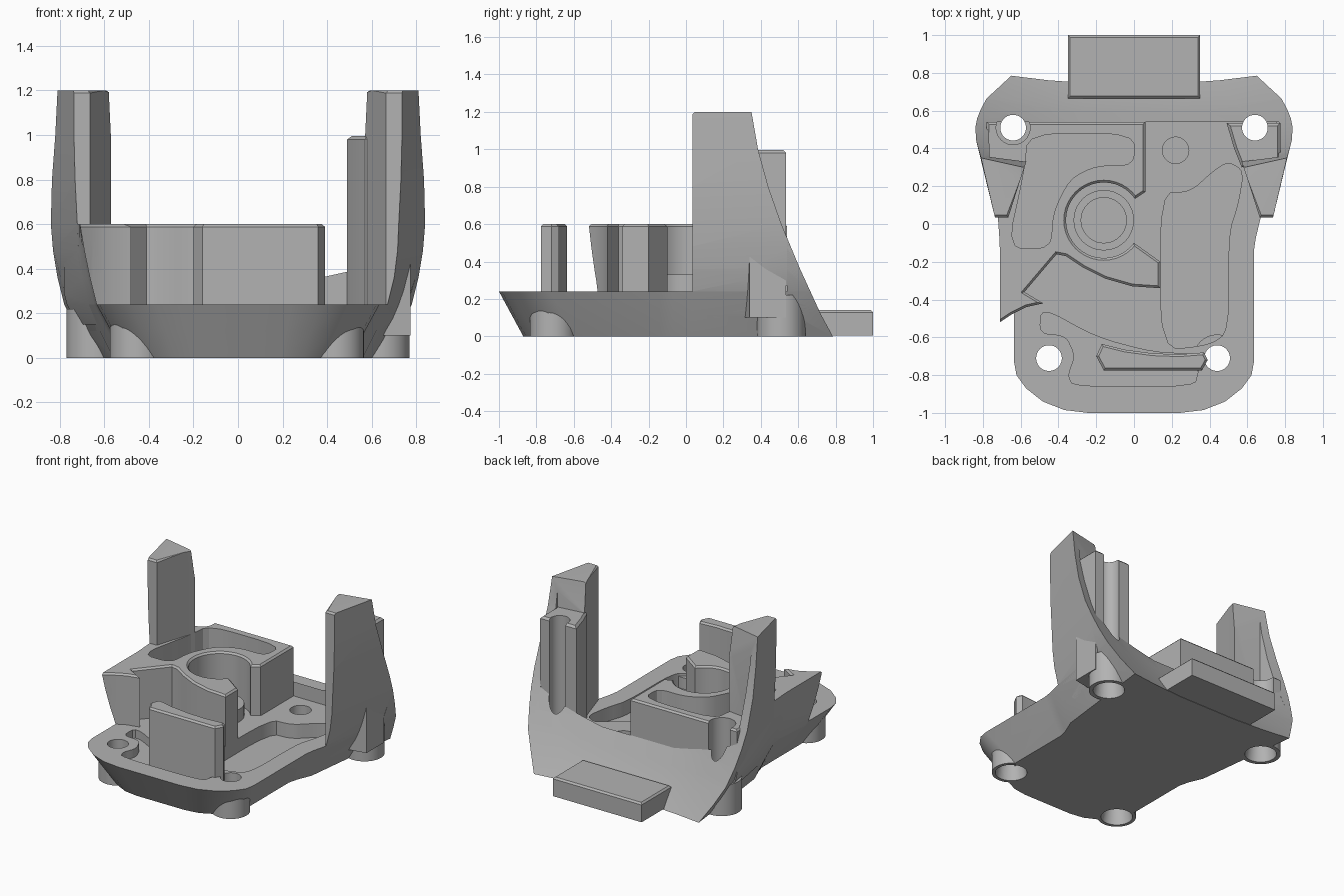
import bpy, bmesh, math
from mathutils import Vector

cube = bpy.data.objects.get("Cube")
if cube:
    bpy.data.objects.remove(cube, do_unlink=True)

grey = bpy.data.materials.new("plain_grey")
grey.use_nodes = True
grey.diffuse_color = (0.45, 0.45, 0.45, 1)
grey.node_tree.nodes["Principled BSDF"].inputs["Base Color"].default_value = grey.diffuse_color


def finish(name, bm):
    bmesh.ops.recalc_face_normals(bm, faces=bm.faces[:])
    me = bpy.data.meshes.new(name)
    bm.to_mesh(me)
    bm.free()
    me.materials.append(grey)
    ob = bpy.data.objects.new(name, me)
    bpy.context.scene.collection.objects.link(ob)
    return ob


def loft(name, rings):
    bm = bmesh.new()
    loops = [[bm.verts.new(p) for p in ring] for ring in rings]
    n = len(loops[0])
    for a, b in zip(loops, loops[1:]):
        for i in range(n):
            j = (i + 1) % n
            bm.faces.new((a[i], a[j], b[j], b[i]))
    bm.faces.new(loops[0][::-1])
    bm.faces.new(loops[-1])
    return finish(name, bm)


def prism(name, pts, z0, z1, chamfer=0.0):
    bm = bmesh.new()
    low = [bm.verts.new((x, y, z0)) for x, y in pts]
    face = bm.faces.new(low)
    geo = bmesh.ops.extrude_face_region(bm, geom=[face])["geom"]
    top = [v for v in geo if isinstance(v, bmesh.types.BMVert)]
    for v in top:
        v.co.z = z1
    if chamfer:
        edges = [e for e in bm.edges if all(v in top for v in e.verts)]
        bmesh.ops.bevel(bm, geom=edges, offset=chamfer, segments=1, affect='EDGES')
    return finish(name, bm)


def rod(name, x, y, r, z0, z1, r2=None):
    rings = []
    for rad, z in ((r, z0), (r if r2 is None else r2, z1)):
        rings.append([(x + rad * math.cos(math.tau * i / 40),
                       y + rad * math.sin(math.tau * i / 40), z) for i in range(40)])
    return loft(name, rings)


def combine(ob, other, op='DIFFERENCE'):
    mod = ob.modifiers.new("cut", 'BOOLEAN')
    mod.operation, mod.solver, mod.object = op, 'EXACT', other
    bpy.context.view_layer.update()
    dg = bpy.context.evaluated_depsgraph_get()
    me = bpy.data.meshes.new_from_object(ob.evaluated_get(dg))
    ob.modifiers.clear()
    ob.data = me
    bpy.data.objects.remove(other, do_unlink=True)


def rounded(pts, steps=2):
    # corner cutting for soft outlines
    for _ in range(steps):
        out = []
        for i, p in enumerate(pts):
            a, b = Vector(p), Vector(pts[(i + 1) % len(pts)])
            out += [a.lerp(b, 0.2), a.lerp(b, 0.8)]
        pts = [tuple(p) for p in out]
    return pts


# Hull levels: z, back corner x and y, back middle y, hip x, side x, front y
LEVELS = [
    (0.00, 0.65, 0.785, 0.745, 0.56, 0.50, -0.87),
    (0.12, 0.72, 0.72, 0.66, 0.62, 0.57, -0.935),
    (0.24, 0.78, 0.665, 0.595, 0.67, 0.635, -1.0),
    (0.36, 0.81, 0.61, 0.53, 0.70, 0.665, -1.0),
    (0.48, 0.83, 0.56, 0.47, 0.715, 0.69, -1.0),
    (0.60, 0.84, 0.51, 0.42, 0.72, 0.71, -1.0),
    (0.80, 0.835, 0.44, 0.35, 0.73, 0.71, -1.0),
    (1.00, 0.82, 0.385, 0.29, 0.735, 0.71, -1.0),
    (1.20, 0.81, 0.35, 0.26, 0.735, 0.71, -1.0),
]


def hull(name, levels, back=None):
    rings = []
    for z, xb, yb, ym, xh, xs, yf in levels:
        if back:
            yb = ym = back
        half = [(xs * 0.38, yf), (xs * 0.58, yf + 0.015), (xs * 0.76, yf + 0.06),
                (xs * 0.9, yf + 0.13), (xs * 0.98, yf + 0.2), (xs, yf + 0.27),
                (xs, -0.14), (xs * 0.7 + xh * 0.3, -0.07), (xh, 0.03),
                (xb, yb), (xb * 0.7, yb * 0.4 + ym * 0.6), (xb * 0.35, ym)]
        rings.append([(x, y, z) for x, y in half] + [(-x, y, z) for x, y in half[::-1]])
    return loft(name, rings)


SCREWS = [(-0.64, 0.51, 0.13), (0.64, 0.51, 0.13), (-0.45, -0.71, 0.125), (0.44, -0.71, 0.125)]


def drill(ob, spots):
    for x, y, _ in spots:
        combine(ob, rod("hole", x, y, 0.068, -0.5, 2))
        combine(ob, rod("counterbore", x, y, 0.105, -0.02, 0.12, 0.085))


# Base tray with its recesses
base = hull("base_tray", LEVELS[:3])
side_pocket = rounded([(0.14, 0.16), (0.3, 0.17), (0.42, 0.28), (0.5, 0.33), (0.58, 0.28),
                       (0.55, 0.1), (0.5, -0.05), (0.5, -0.57), (0.4, -0.64), (0.14, -0.67)])
front_pocket = rounded([(-0.49, -0.44), (-0.5, -0.58), (-0.36, -0.59), (-0.31, -0.7),
                        (-0.35, -0.8), (-0.32, -0.86), (0.32, -0.86), (0.34, -0.78),
                        (0.36, -0.69), (0.1, -0.68), (-0.2, -0.6)])
combine(base, prism("cut", side_pocket, 0.14, 0.5))
combine(base, prism("cut", front_pocket, 0.18, 0.5))
combine(base, rod("cut", 0.22, 0.39, 0.07, 0.1, 0.5))
drill(base, SCREWS)

# Screw bosses under the tray
for i, (x, y, r) in enumerate(SCREWS):
    boss = rod("screw_boss_%d" % (i + 1), x, y, r, 0, 0.22)
    drill(boss, [(x, y, r)])

# Sloping apron at the back
apron = hull("back_apron", LEVELS)
combine(apron, prism("keep", [(-0.95, 0.54), (0.95, 0.54), (0.95, 0.9), (-0.95, 0.9)], -0.1, 0.58), 'INTERSECT')
drill(apron, SCREWS[:2])

# Pair of towers following the hull
for side, s in (("left", 1), ("right", -1)):
    plan = [(0.57, 0.33), (0.6, 0.24), (0.665, 0.035), (0.95, 0.035), (0.95, 0.9), (0.775, 0.9), (0.765, 0.355)]
    tower = hull(side + "_tower", LEVELS)
    combine(tower, prism("keep", [(s * x, y) for x, y in plan], 0.1, 1.2, 0.012), 'INTERSECT')

# Fluted post behind the left tower
post = prism("left_post", [(0.49, 0.535), (0.53, 0.4), (0.57, 0.3), (0.775, 0.34), (0.775, 0.535)], 0.1, 0.995, 0.015)
drill(post, SCREWS[1:2])

# Main block with flange, well and top pocket
outline = [(-0.95, -0.58), (-0.71, -0.52), (-0.65, -0.48), (-0.57, -0.44), (-0.48, -0.42),
           (-0.58, -0.36), (-0.41, -0.16), (-0.36, -0.17), (-0.27, -0.23), (-0.15, -0.29),
           (-0.01, -0.33), (0.14, -0.34), (0.14, -0.2), (0, -0.1), (0, 0.13),
           (0.06, 0.17), (0.06, 0.54), (-0.78, 0.54), (-0.78, 0.36), (-0.95, 0.3)]
block = prism("main_block", outline, 0.15, 0.6, 0.012)
combine(block, hull("keep", LEVELS, 0.6), 'INTERSECT')
combine(block, rod("cut", -0.16, 0.02, 0.2, 0.1, 1))
combine(block, rod("cut", -0.16, 0.02, 0.2, 0.588, 0.61, 0.222))
top_pocket = rounded([(-0.56, 0.48), (-0.58, 0.28), (-0.67, -0.13), (-0.44, -0.13), (-0.43, 0.06),
                      (-0.34, 0.24), (-0.2, 0.31), (0, 0.31), (0, 0.48)])
combine(block, prism("cut", top_pocket, 0.3, 1))
combine(block, rod("cut", -0.64, 0.51, 0.09, 0.1, 1))

# Raised ring in the well
ring = rod("well_ring", -0.16, 0.02, 0.16, 0.2, 0.33)
combine(ring, rod("cut", -0.16, 0.02, 0.12, 0.245, 1))

# Front wall
wall = [(-0.2, -0.7), (-0.17, -0.635), (-0.05, -0.665), (0.1, -0.685), (0.24, -0.69),
        (0.37, -0.68), (0.39, -0.72), (0.36, -0.775), (-0.16, -0.775)]
prism("front_wall", wall, 0.1, 0.6, 0.012)

# Block projecting from the back
prism("back_tab", [(-0.35, 0.665), (0.35, 0.665), (0.35, 1), (-0.35, 1)], 0.005, 0.14, 0.012)

# Smooth curved sides, sharp edges
for ob in bpy.context.scene.objects:
    ob.select_set(ob.type == 'MESH')
    if ob.type == 'MESH':
        bpy.context.view_layer.objects.active = ob
bpy.ops.object.shade_smooth_by_angle(angle=math.radians(28))
